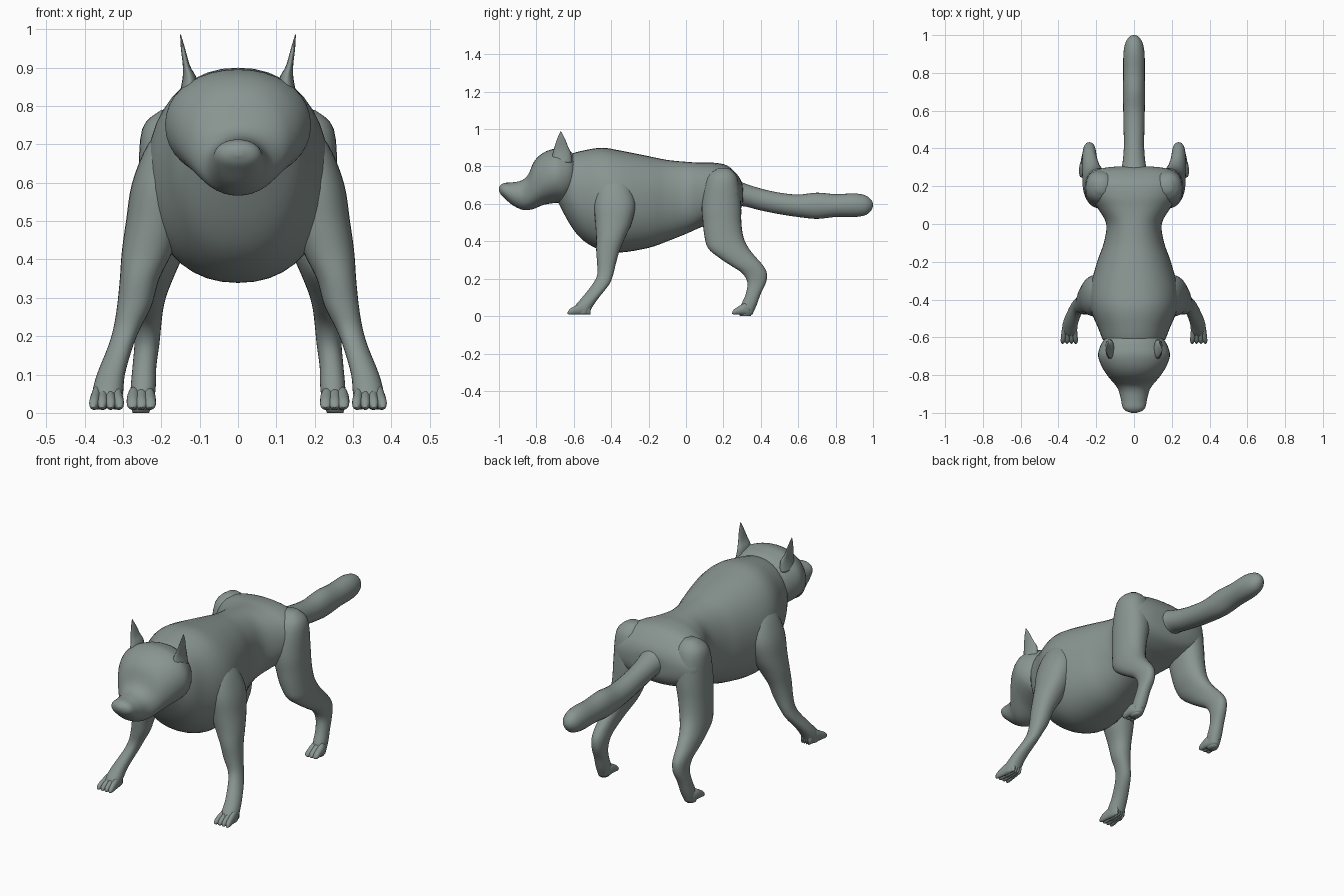
import bpy
import bmesh
import math
from mathutils import Vector

fur = bpy.data.materials.new("grey green fur")
fur.diffuse_color = (0.25, 0.30, 0.28, 1)

# order of (position, a, b) for each loft axis
PLACE = {'Y': lambda p, a, b: (a, p, b), 'Z': lambda p, a, b: (a, b, p)}


def smooth_rows(rows, steps):
    """Catmull-Rom interpolation between cross-section rows."""
    out = []
    for i in range(len(rows) - 1):
        p0, p1 = rows[max(i - 1, 0)], rows[i]
        p2, p3 = rows[i + 1], rows[min(i + 2, len(rows) - 1)]
        for s in range(steps):
            t = s / steps
            out.append([0.5 * (2 * b + (c - a) * t + (2 * a - 5 * b + 4 * c - d) * t * t
                               + (3 * b - a - 3 * c + d) * t ** 3)
                        for a, b, c, d in zip(p0, p1, p2, p3)])
    return out + [list(rows[-1])]


def loft(name, axis, rows, power=2.0, sides=28, steps=4, mirror=False):
    """Rows are (position, a_min, a_max, b_min, b_max) of rounded sections."""
    bm = bmesh.new()
    rings = []
    for p, a0, a1, b0, b1 in smooth_rows(rows, steps):
        ring = []
        for k in range(sides):
            c, s = math.cos(math.tau * k / sides), math.sin(math.tau * k / sides)
            u = math.copysign(abs(c) ** (2 / power), c)
            v = math.copysign(abs(s) ** (2 / power), s)
            a = (a0 + a1) / 2 + u * (a1 - a0) / 2
            b = (b0 + b1) / 2 + v * (b1 - b0) / 2
            ring.append(bm.verts.new(Vector(PLACE[axis](p, a, b))))
        rings.append(ring)
    for r, q in zip(rings, rings[1:]):
        for k in range(sides):
            j = (k + 1) % sides
            bm.faces.new((r[k], r[j], q[j], q[k]))
    bm.faces.new(rings[0])
    bm.faces.new(rings[-1])
    bmesh.ops.recalc_face_normals(bm, faces=bm.faces)
    for f in bm.faces:
        f.smooth = True
    me = bpy.data.meshes.new(name)
    bm.to_mesh(me)
    bm.free()
    me.materials.append(fur)
    ob = bpy.data.objects.new(name, me)
    bpy.context.collection.objects.link(ob)
    if mirror:
        ob.modifiers.new("mirror", 'MIRROR')
    return ob


def centred(rows):
    """(y, half_width, z_min, z_max) to symmetric loft rows."""
    return [(y, -w, w, z0, z1) for y, w, z0, z1 in rows]


# torso with neck, deep chest, narrow waist and wide hips
loft("torso", 'Y', centred([
    (-0.69, 0.10, 0.62, 0.83), (-0.62, 0.16, 0.49, 0.865), (-0.55, 0.19, 0.405, 0.885),
    (-0.45, 0.23, 0.35, 0.90), (-0.35, 0.235, 0.34, 0.885), (-0.20, 0.195, 0.365, 0.855),
    (-0.10, 0.16, 0.40, 0.835), (0.0, 0.147, 0.44, 0.825), (0.08, 0.19, 0.475, 0.82),
    (0.15, 0.235, 0.50, 0.82), (0.22, 0.252, 0.52, 0.805), (0.275, 0.225, 0.55, 0.755),
    (0.30, 0.14, 0.59, 0.71), (0.305, 0.04, 0.63, 0.67)]), power=2.2, sides=40)

# head tapering into the muzzle
loft("head", 'Y', centred([
    (-0.59, 0.12, 0.68, 0.84), (-0.61, 0.155, 0.63, 0.875), (-0.65, 0.18, 0.605, 0.89),
    (-0.70, 0.19, 0.605, 0.895), (-0.76, 0.168, 0.595, 0.875), (-0.81, 0.135, 0.575, 0.83),
    (-0.845, 0.105, 0.567, 0.755), (-0.88, 0.082, 0.57, 0.725), (-0.93, 0.069, 0.595, 0.715),
    (-0.97, 0.06, 0.63, 0.712), (-0.99, 0.042, 0.65, 0.702), (-1.0, 0.012, 0.67, 0.688)]),
    power=2.1, sides=36)

# pointed ears
loft("ears", 'Z', [
    (0.82, 0.10, 0.155, -0.72, -0.61), (0.87, 0.107, 0.145, -0.712, -0.615),
    (0.905, 0.125, 0.144, -0.703, -0.63), (0.95, 0.138, 0.149, -0.688, -0.648),
    (0.987, 0.149, 0.151, -0.672, -0.668)], sides=16, mirror=True)

# tail, slightly thicker towards the tip
loft("tail", 'Y', centred([
    (0.26, 0.09, 0.57, 0.74), (0.30, 0.065, 0.588, 0.715), (0.40, 0.054, 0.565, 0.682),
    (0.50, 0.055, 0.545, 0.66), (0.60, 0.057, 0.53, 0.65), (0.70, 0.058, 0.52, 0.66),
    (0.80, 0.057, 0.53, 0.652), (0.90, 0.056, 0.53, 0.656), (0.96, 0.045, 0.54, 0.645),
    (0.99, 0.025, 0.565, 0.622), (1.0, 0.006, 0.588, 0.60)]), sides=24)

# front legs, reaching forward and splayed outward
loft("front_legs", 'Z', [
    (0.76, 0.12, 0.18, -0.42, -0.35), (0.70, 0.10, 0.235, -0.47, -0.30),
    (0.60, 0.12, 0.276, -0.49, -0.27), (0.50, 0.14, 0.292, -0.485, -0.29),
    (0.42, 0.17, 0.303, -0.48, -0.325), (0.35, 0.205, 0.308, -0.48, -0.355),
    (0.28, 0.225, 0.315, -0.475, -0.375), (0.22, 0.255, 0.325, -0.475, -0.39),
    (0.17, 0.275, 0.34, -0.50, -0.41), (0.10, 0.295, 0.368, -0.555, -0.465),
    (0.05, 0.30, 0.38, -0.595, -0.50), (0.012, 0.31, 0.378, -0.59, -0.52)],
    power=2.2, mirror=True)

# hind legs: broad thigh, hock bent to the rear
loft("hind_legs", 'Z', [
    (0.79, 0.14, 0.20, 0.17, 0.23), (0.74, 0.10, 0.25, 0.115, 0.275),
    (0.60, 0.10, 0.26, 0.085, 0.294), (0.50, 0.12, 0.263, 0.09, 0.296),
    (0.42, 0.14, 0.268, 0.10, 0.308), (0.36, 0.165, 0.273, 0.12, 0.337),
    (0.31, 0.185, 0.275, 0.18, 0.378), (0.27, 0.195, 0.275, 0.24, 0.412),
    (0.23, 0.20, 0.272, 0.30, 0.432), (0.18, 0.205, 0.27, 0.328, 0.428),
    (0.12, 0.213, 0.275, 0.32, 0.40), (0.06, 0.215, 0.28, 0.295, 0.378),
    (0.008, 0.225, 0.278, 0.28, 0.355)], power=2.2, mirror=True)


def toes(name, count, x_root, x_tip, y_root, y_tip, radius, height):
    """Fan of rounded toes from the paw root to the tips."""
    for i in range(count):
        f = i / (count - 1)
        a = x_root[0] + f * (x_root[1] - x_root[0])
        b = x_tip[0] + f * (x_tip[1] - x_tip[0])
        rows = []
        for t, w, h in ((0, 0.5, 0.9), (0.3, 1, 1), (0.65, 1, 0.75), (0.9, 0.8, 0.5), (1, 0.15, 0.2)):
            x, r = a + t * (b - a), radius * w
            low = 0.008 if t < 1 else 0.014
            rows.append((y_root + t * (y_tip - y_root), x - r, x + r, low, height * h))
        loft(f"{name}_{i + 1}", 'Y', rows, sides=14, steps=3, mirror=True)


toes("front_toe", 4, (0.322, 0.36), (0.308, 0.378), -0.51, -0.635, 0.0145, 0.075)
toes("hind_toe", 3, (0.235, 0.27), (0.228, 0.275), 0.34, 0.245, 0.017, 0.068)
# small standing pads so that the soles touch the ground
loft("hind_soles", 'Z', [(0.0, 0.232, 0.275, 0.29, 0.345), (0.03, 0.22, 0.282, 0.27, 0.365)],
     mirror=True)
